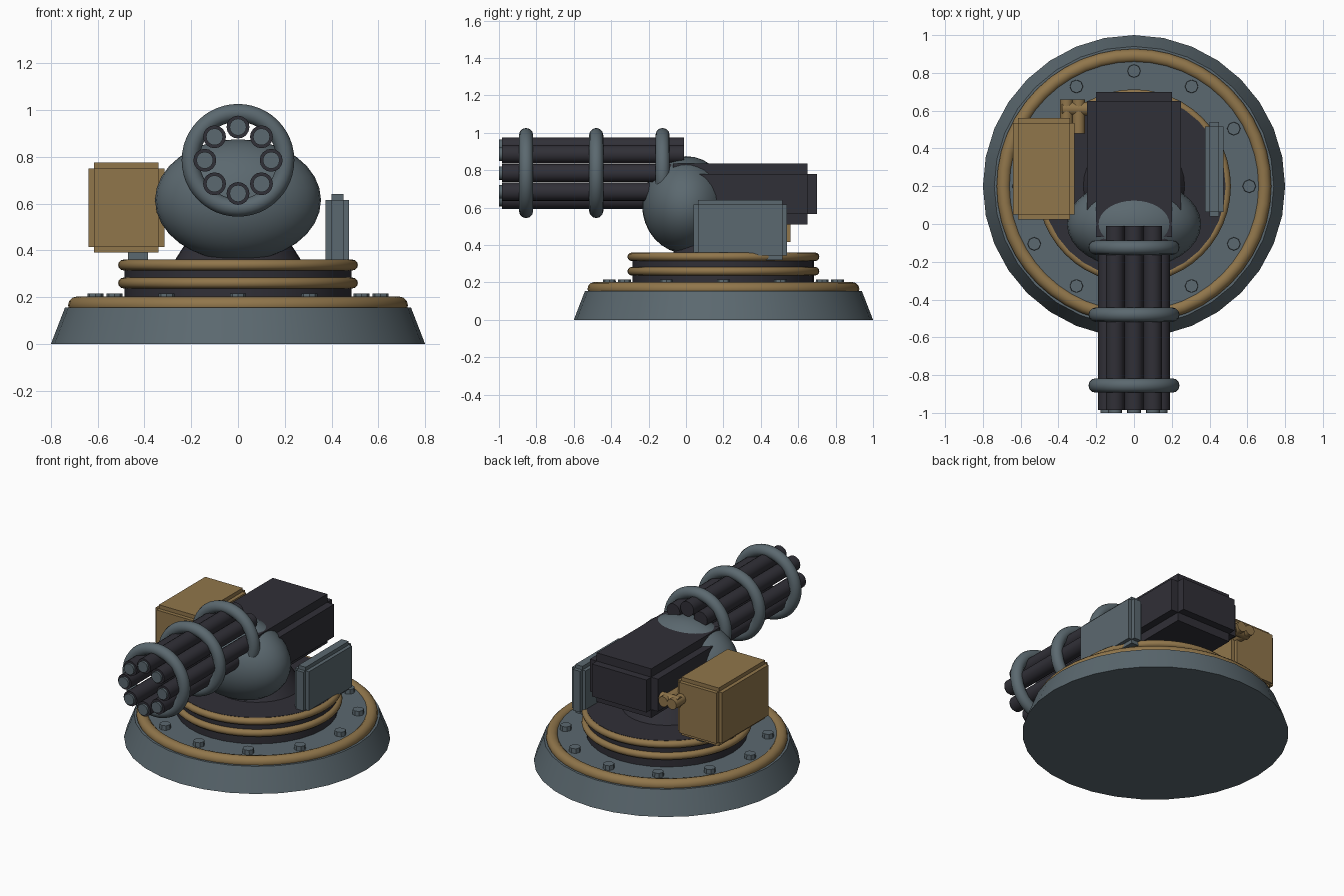
import bpy
from math import pi, sin, cos, radians
from mathutils import Vector

default = bpy.data.objects.get("Cube")
if default:
    bpy.data.objects.remove(default, do_unlink=True)


def make_material(name, colour):
    mat = bpy.data.materials.new(name)
    mat.use_nodes = True
    mat.diffuse_color = (*colour, 1)
    mat.node_tree.nodes["Principled BSDF"].inputs["Base Color"].default_value = (*colour, 1)
    return mat


STEEL = make_material("steel grey", (0.105, 0.14, 0.16))
GOLD = make_material("dull gold", (0.28, 0.18, 0.07))
DARK = make_material("dark gunmetal", (0.03, 0.029, 0.038))
ALONG_X, ALONG_Y = (0, pi / 2, 0), (pi / 2, 0, 0)


def finish(name, mat, smooth=True):
    obj = bpy.context.object
    obj.name = name
    obj.data.materials.append(mat)
    if smooth:
        bpy.ops.object.shade_smooth_by_angle(angle=radians(40))
    return obj


def cone(name, mat, loc, r1, r2, depth, sides=32, rot=(0, 0, 0)):
    bpy.ops.mesh.primitive_cone_add(vertices=sides, radius1=r1, radius2=r2,
                                    depth=depth, location=loc, rotation=rot)
    return finish(name, mat)


def ring(name, mat, loc, major, minor, rot=(0, 0, 0)):
    bpy.ops.mesh.primitive_torus_add(major_radius=major, minor_radius=minor, major_segments=48,
                                     minor_segments=12, location=loc, rotation=rot)
    return finish(name, mat)


def box(name, mat, low, high):
    low, high = Vector(low), Vector(high)
    bpy.ops.mesh.primitive_cube_add(size=1, location=(low + high) / 2)
    bpy.context.object.scale = high - low
    return finish(name, mat, smooth=False)


def stepped_box(name, mat, low, high, step):
    """Box with a raised inset panel on every side: three crossing blocks."""
    low, high = Vector(low), Vector(high)
    for axis, label in enumerate(("side", "end", "top")):
        inset = Vector([0 if i == axis else step for i in range(3)])
        box(f"{name}_{label}_panels", mat, low + inset, high - inset)


# Round base with trim and bolts
cy = 0.2
cone("base", STEEL, (0, cy, 0.0775), 0.8, 0.74, 0.155)
cone("base_deck", STEEL, (0, cy, 0.165), 0.7, 0.7, 0.04)
ring("base_trim", GOLD, (0, cy, 0.165), 0.69, 0.037)
for i in range(12):
    a = i * pi / 6
    cone(f"bolt_{i + 1}", STEEL, (0.61 * sin(a), cy + 0.61 * cos(a), 0.195),
         0.036, 0.034, 0.04, sides=8)

# Turntable and pedestal
cone("turntable", DARK, (0, cy, 0.265), 0.485, 0.485, 0.19)
for i, z in enumerate((0.26, 0.337)):
    ring(f"turntable_trim_{i + 1}", GOLD, (0, cy, z), 0.49, 0.023)
cone("pedestal", DARK, (0, cy, 0.44), 0.275, 0.16, 0.18)

# Gun mount and housing
bpy.ops.mesh.primitive_uv_sphere_add(segments=32, ring_count=16, location=(0, 0, 0.615))
bpy.context.object.scale = (0.355, 0.235, 0.26)
finish("ball_mount", STEEL)
box("housing_top_panels", DARK, (-0.2, -0.07, 0.51), (0.2, 0.65, 0.835))
box("housing_side_panels", DARK, (-0.25, 0.06, 0.565), (0.25, 0.65, 0.78))
box("housing_end_panel", DARK, (-0.2, 0.1, 0.565), (0.2, 0.7, 0.78))

# Rotating barrel cluster
gun_z = 0.785
for i in range(8):
    a = i * pi / 4
    x, z = 0.142 * sin(a), gun_z + 0.142 * cos(a)
    cone(f"barrel_{i + 1}", DARK, (x, -0.4975, z), 0.049, 0.049, 0.975, 16, ALONG_Y)
    cone(f"muzzle_{i + 1}", STEEL, (x, -0.98, z), 0.036, 0.036, 0.04, 16, ALONG_Y)
for i, y in enumerate((-0.855, -0.48, -0.125)):
    ring(f"barrel_clamp_{i + 1}", STEEL, (0, y, gun_z), 0.203, 0.038, ALONG_Y)

# Ammunition box, its stand and feed tubes
stepped_box("ammo_box", GOLD, (-0.64, 0.025, 0.39), (-0.315, 0.56, 0.775), 0.025)
box("ammo_stand", STEEL, (-0.47, 0.1, 0.355), (-0.385, 0.48, 0.4))
for i, x in enumerate((-0.357, -0.293)):
    cone(f"feed_tube_{i + 1}", GOLD, (x, 0.57, 0.645), 0.034, 0.034, 0.18, 16, ALONG_Y)
cone("feed_link", GOLD, (-0.28, 0.61, 0.645), 0.036, 0.036, 0.2, 16, ALONG_X)

# Side shield
stepped_box("shield", STEEL, (0.375, 0.04, 0.32), (0.475, 0.54, 0.64), 0.024)
